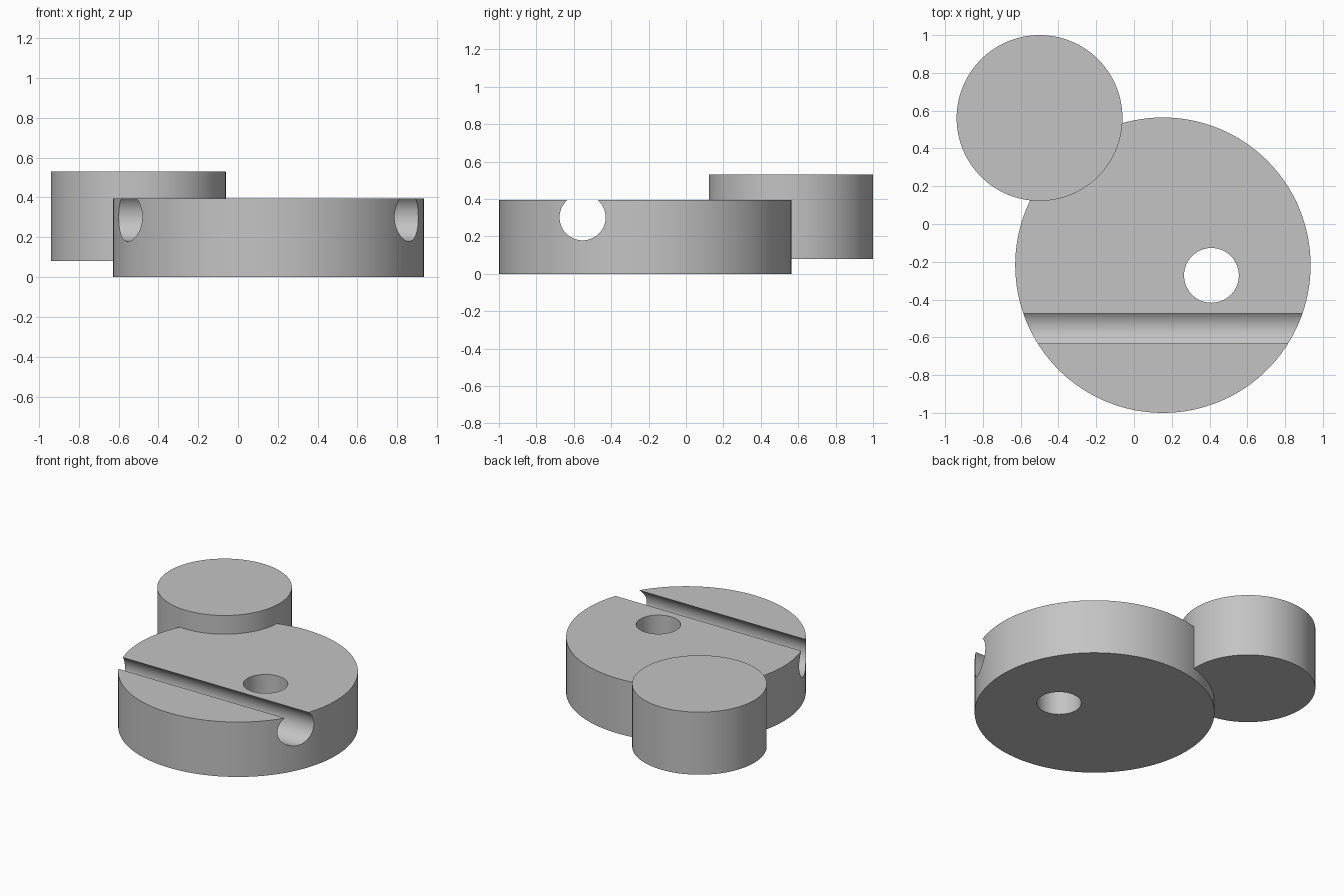
import bpy
import math

cube = bpy.data.objects.get("Cube")
if cube:
    bpy.data.objects.remove(cube, do_unlink=True)

# Single grey material
GREY = (0.55, 0.55, 0.55, 1)
grey = bpy.data.materials.new("plain grey")
grey.use_nodes = True
grey.diffuse_color = GREY
for node in grey.node_tree.nodes:
    if node.type == "BSDF_PRINCIPLED":
        node.inputs["Base Color"].default_value = GREY


def cylinder(name, radius, depth, centre, rotation=(0, 0, 0)):
    bpy.ops.mesh.primitive_cylinder_add(vertices=128, radius=radius, depth=depth,
                                        location=centre, rotation=rotation)
    obj = bpy.context.object
    obj.name = name
    obj.data.materials.append(grey)
    return obj


def combine(target, tool, operation):
    mod = target.modifiers.new(operation.lower(), "BOOLEAN")
    mod.operation = operation
    mod.solver = "EXACT"
    mod.object = tool
    bpy.ops.object.select_all(action="DESELECT")
    target.select_set(True)
    bpy.context.view_layer.objects.active = target
    bpy.ops.object.modifier_apply(modifier=mod.name)
    bpy.data.objects.remove(tool, do_unlink=True)


# Wide base disc with the raised boss overlapping its rim
disc = cylinder("base_disc", 0.782, 0.395, (0.153, -0.218, 0.1975))
boss = cylinder("raised_boss", 0.439, 0.45, (-0.5, 0.561, 0.305))
combine(disc, boss, "UNION")

# Vertical through hole
hole = cylinder("hole_cutter", 0.145, 1, (0.41, -0.272, 0.2))
combine(disc, hole, "DIFFERENCE")

# Round channel across the disc, open along the top
channel = cylinder("channel_cutter", 0.123, 3, (0.15, -0.553, 0.302),
                   (0, math.pi / 2, 0))
combine(disc, channel, "DIFFERENCE")

# Smooth curved walls with crisp rims
disc.name = "disc_with_boss"
bpy.ops.object.shade_smooth_by_angle(angle=math.radians(30))
